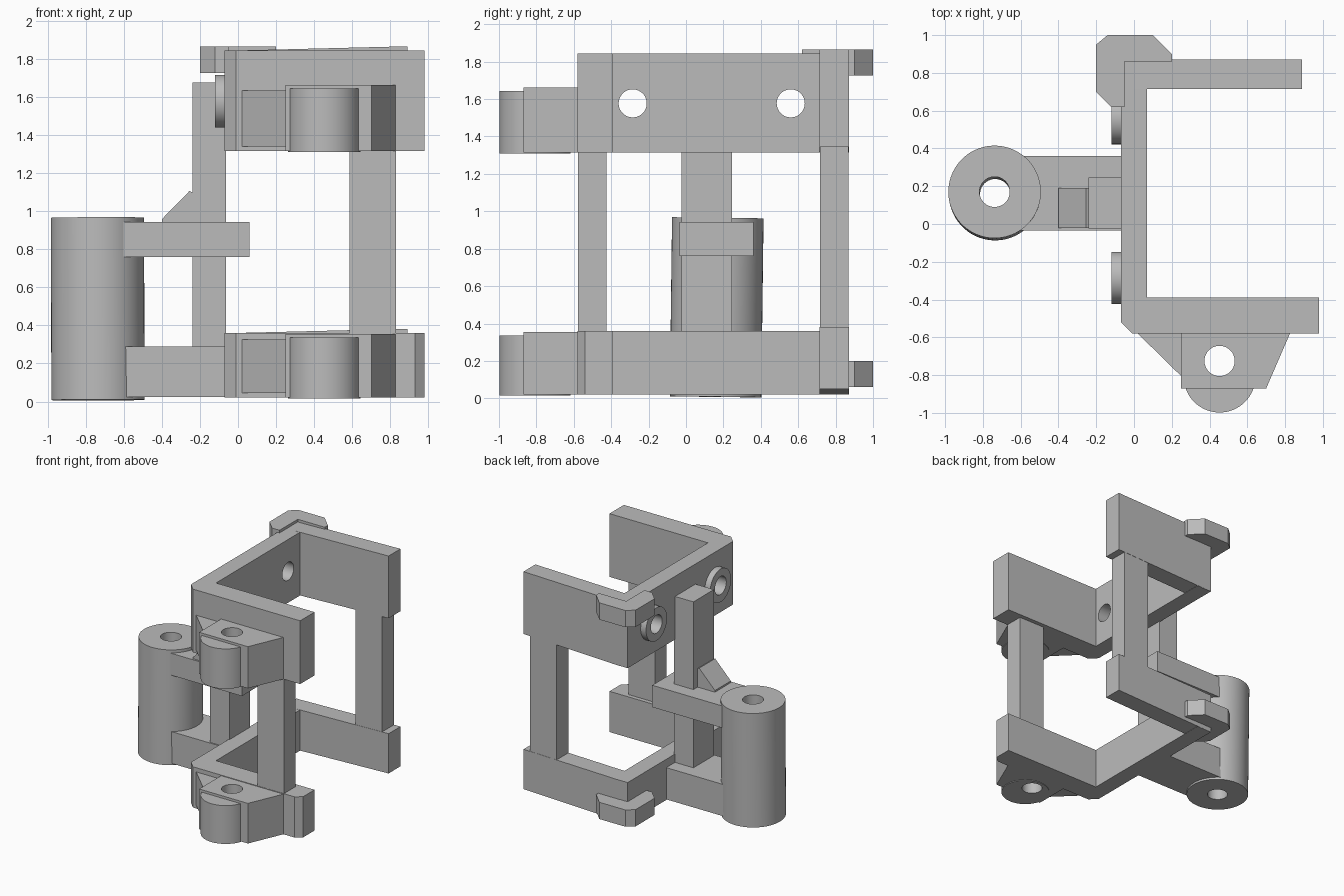
import bpy, bmesh, math
from mathutils import Vector

cube = bpy.data.objects.get("Cube")
if cube:
    bpy.data.objects.remove(cube, do_unlink=True)

grey = bpy.data.materials.new("plain grey")
grey.use_nodes = True
COLOUR = (0.5, 0.5, 0.5, 1)
grey.diffuse_color = COLOUR
grey.node_tree.nodes["Principled BSDF"].inputs["Base Color"].default_value = COLOUR


def finish(name, bm):
    bmesh.ops.recalc_face_normals(bm, faces=bm.faces[:])
    mesh = bpy.data.meshes.new(name)
    bm.to_mesh(mesh)
    bm.free()
    mesh.materials.append(grey)
    ob = bpy.data.objects.new(name, mesh)
    bpy.context.collection.objects.link(ob)
    return ob


def prism(name, outline, low, high, axis="z"):
    """Extrude a flat outline along z, or an x-z outline along y."""
    bm = bmesh.new()
    place = (lambda p: (p[0], p[1], low)) if axis == "z" else (lambda p: (p[0], low, p[1]))
    face = bm.faces.new([bm.verts.new(place(p)) for p in outline])
    new = bmesh.ops.extrude_face_region(bm, geom=[face])["geom"]
    shift = Vector((0, 0, high - low)) if axis == "z" else Vector((0, high - low, 0))
    bmesh.ops.translate(bm, vec=shift, verts=[v for v in new if isinstance(v, bmesh.types.BMVert)])
    return finish(name, bm)


def box(name, x0, x1, y0, y1, z0, z1):
    return prism(name, [(x0, y0), (x1, y0), (x1, y1), (x0, y1)], z0, z1)


def rod(name, start, end, radius):
    start, end = Vector(start), Vector(end)
    bm = bmesh.new()
    bmesh.ops.create_cone(bm, cap_ends=True, segments=64, radius1=radius,
                          radius2=radius, depth=(end - start).length)
    bm.transform((end - start).to_track_quat("Z", "Y").to_matrix().to_4x4())
    bmesh.ops.translate(bm, vec=(start + end) / 2, verts=bm.verts[:])
    return finish(name, bm)


def bore(ob, start, end, radius):
    """Drill a round hole through an object."""
    cutter = rod("cutter", start, end, radius)
    cutter.hide_render = True
    bpy.context.view_layer.objects.active = ob
    mod = ob.modifiers.new("hole", "BOOLEAN")
    mod.operation, mod.solver, mod.object = "DIFFERENCE", "EXACT", cutter
    bpy.ops.object.modifier_apply(modifier=mod.name)
    bpy.data.objects.remove(cutter, do_unlink=True)


def smooth(ob):
    bpy.ops.object.select_all(action="DESELECT")
    ob.select_set(True)
    bpy.context.view_layer.objects.active = ob
    bpy.ops.object.shade_smooth_by_angle(angle=math.radians(30))


# Outlines shared by the upper and lower levels
HOOK = [(-0.2, 0.70), (-0.12, 0.62), (-0.05, 0.62), (-0.05, 0.86), (0.2, 0.86),
        (0.2, 0.9), (0.1, 1.0), (-0.14, 1.0), (-0.2, 0.95)]
LUG = [(0.25, -0.57), (0.25, -0.87), (0.7, -0.87), (0.83, -0.57)]
WEB = [(0.02, -0.57), (0.02, -0.58), (0.27, -0.825), (0.27, -0.57)]

# Two C-shaped frames, each with a corner hook and a hinge lug
for level, bottom, top, lug_top, hook_z in (("lower", 0.02, 0.36, 0.355, 0.06),
                                            ("upper", 1.315, 1.843, 1.663, 1.725)):
    corner = [(0.93, -0.58), (0.98, -0.54)] if level == "lower" else [(0.98, -0.58)]
    frame = prism(level + "_frame", [(-0.07, 0.87), (-0.07, -0.52), (-0.01, -0.58)] + corner
                  + [(0.98, -0.39), (0.07, -0.39), (0.07, 0.87)], bottom, top)

    # Rear arm rises slightly towards its free end
    prism(level + "_rear_arm", [(0, bottom), (0.89, bottom + 0.03),
                                (0.89, top + 0.022), (0, top)], 0.715, 0.872, "y")
    prism(level + "_hook", HOOK, hook_z, hook_z + 0.14)

    # Hinge lug with side web and rounded nose
    prism(level + "_lug_web", WEB, bottom + 0.025, lug_top - 0.03)
    lug = prism(level + "_lug", LUG, bottom, lug_top)
    nose = rod(level + "_lug_nose", (0.453, -0.808, bottom - 0.005),
               (0.453, -0.808, lug_top - 0.02), 0.19)
    for part in (lug, nose):
        bore(part, (0.453, -0.725, bottom - 0.2), (0.453, -0.725, lug_top + 0.2), 0.08)
    smooth(lug)
    smooth(nose)

# Bolt bosses on the outside of the upper frame, drilled through
for place, y in (("front", -0.285), ("rear", 0.56)):
    boss = rod(place + "_boss", (-0.12, y, 1.577), (-0.06, y, 1.577), 0.138)
    for part in (boss, frame):
        bore(part, (-0.3, y, 1.577), (0.3, y, 1.577), 0.075)
    smooth(boss)
smooth(frame)

# Upright posts
box("front_post", 0.585, 0.83, -0.578, -0.425, 0.3, 1.4)
box("rear_post", 0.585, 0.83, 0.717, 0.87, 0.3, 1.42)
box("side_post", -0.24, -0.062, -0.025, 0.245, 0.2, 1.675)

# Side arms carrying the sleeve, with a gusset at the post
box("lower_side_arm", -0.6, -0.06, -0.035, 0.36, 0.025, 0.29)
box("upper_side_arm", -0.6, 0.06, -0.035, 0.36, 0.76, 0.943)
prism("gusset", [(-0.4, 0.94), (-0.4, 0.957), (-0.255, 1.105), (-0.235, 1.095), (-0.235, 0.94)],
      -0.02, 0.19, "y")

# Slightly leaning sleeve
foot, head = Vector((-0.735, 0.158, 0.008)), Vector((-0.738, 0.17, 0.965))
sleeve = rod("sleeve", foot, head, 0.245)
lean = (head - foot) * 0.2
bore(sleeve, foot - lean, head + lean, 0.08)
smooth(sleeve)
